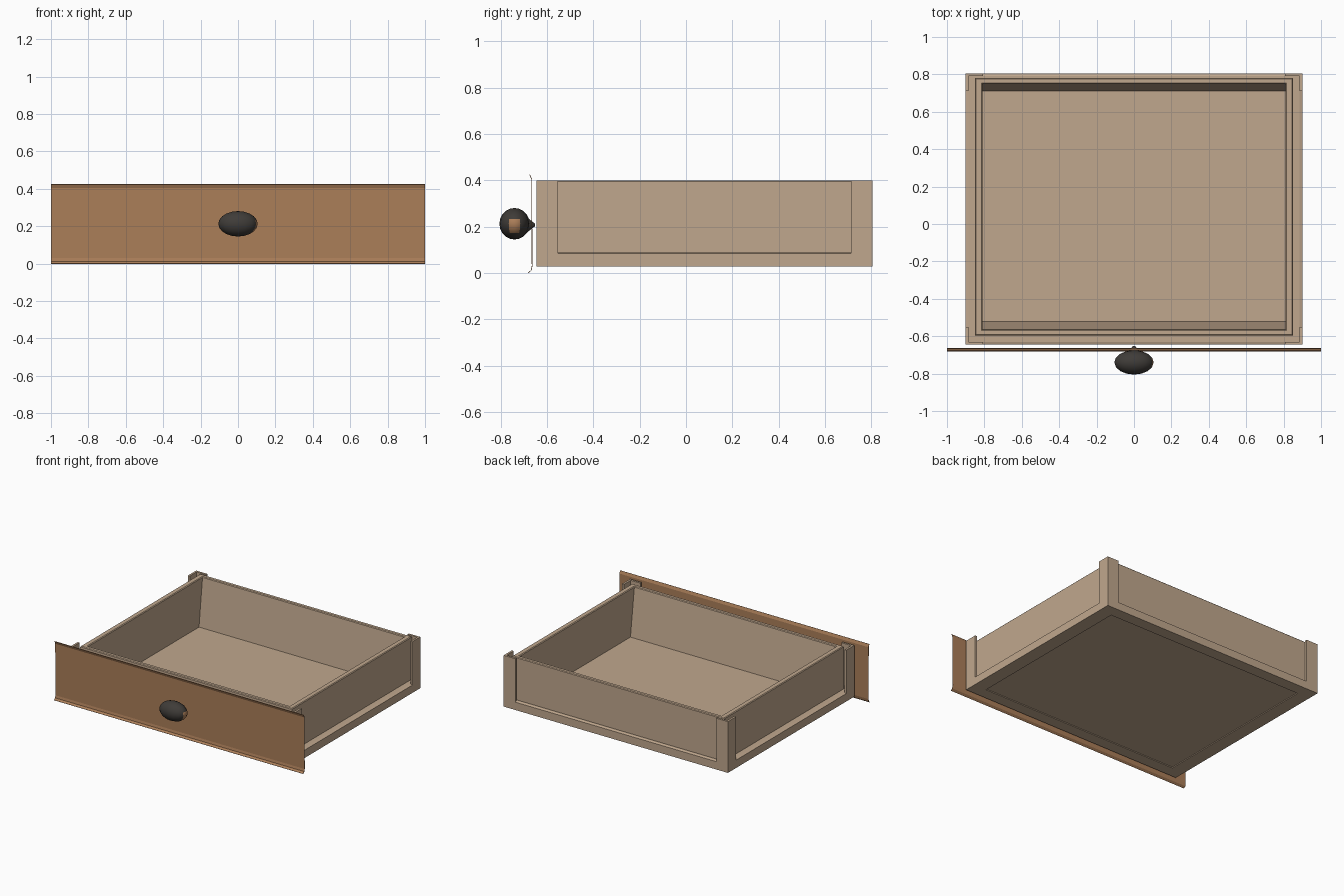
import bpy, bmesh
from mathutils import Matrix, Vector

if "Cube" in bpy.data.objects:
    bpy.data.objects.remove(bpy.data.objects["Cube"], do_unlink=True)


def material(name, rgb):
    m = bpy.data.materials.new(name)
    m.use_nodes = True
    m.diffuse_color = (*rgb, 1)
    m.node_tree.nodes["Principled BSDF"].inputs["Base Color"].default_value = (*rgb, 1)
    return m


TAN = material("pale wood", (0.53, 0.39, 0.27))
BROWN = material("brown wood", (0.41, 0.21, 0.10))
DARK = material("dark metal", (0.05, 0.045, 0.04))


def finish(name, bm, *mats):
    bmesh.ops.recalc_face_normals(bm, faces=bm.faces)
    mesh = bpy.data.meshes.new(name)
    bm.to_mesh(mesh)
    bm.free()
    for m in mats:
        mesh.materials.append(m)
    obj = bpy.data.objects.new(name, mesh)
    bpy.context.collection.objects.link(obj)
    return obj


def bridge(bm, a, b, closed=True):
    n = len(a)
    for i in range(n if closed else n - 1):
        j = (i + 1) % n
        bm.faces.new((a[i], a[j], b[j], b[i]))


# Drawer tray: rectangular rings (half width, front y, back y, height) from
# the sunken underside, round the outer walls, over the rim to the inner floor
rings = [
    (0.80, -0.56, 0.72, 0.034), (0.80, -0.56, 0.72, 0.028),
    (0.90, -0.645, 0.805, 0.028), (0.90, -0.645, 0.805, 0.085),
    (0.885, -0.63, 0.79, 0.09), (0.85, -0.595, 0.78, 0.09),
    (0.85, -0.595, 0.78, 0.395), (0.845, -0.59, 0.775, 0.40),
    (0.815, -0.57, 0.755, 0.40), (0.81, -0.565, 0.75, 0.395),
    (0.81, -0.52, 0.71, 0.05),
]
bm = bmesh.new()
loops = [[bm.verts.new(p) for p in ((-x, f, z), (x, f, z), (x, b, z), (-x, b, z))]
         for x, f, b, z in rings]
for a, b in zip(loops, loops[1:]):
    bridge(bm, a, b)
bm.faces.new(loops[0])
bm.faces.new(loops[-1])
finish("drawer_tray", bm, TAN)

# Thin angled posts wrapping the four corners
W, T = 0.093, 0.015
angle = [(0, 0), (-W, 0), (-W, -T), (-T, -T), (-T, -W), (0, -W)]
for side, sx in (("left", 1), ("right", -1)):
    for end, sy, y in (("back", 1, 0.805), ("front", -1, -0.645)):
        bm = bmesh.new()
        low, high = [[bm.verts.new((sx * (0.9 + px), y + sy * py, z)) for px, py in angle]
                     for z in (0.08, 0.40)]
        bridge(bm, low, high)
        bm.faces.new(low)
        bm.faces.new(high)
        finish(f"{end}_{side}_corner_post", bm, TAN)

# Front panel: a thin sheet with a flared lower lip and leaning top edge
profile = [(-0.681, 0.0), (-0.668, 0.012), (-0.664, 0.03), (-0.666, 0.405), (-0.674, 0.425)]
bm = bmesh.new()
left, right = [[bm.verts.new((x, y, z)) for y, z in profile] for x in (1, -1)]
bridge(bm, left, right, closed=False)
panel = finish("front_panel", bm, BROWN)
solid = panel.modifiers.new("thickness", "SOLIDIFY")
solid.thickness = 0.003
solid.offset = 0

# Oval knob with a worn brown patch on its left end
centre = Vector((0, -0.74, 0.213))
bm = bmesh.new()
bmesh.ops.create_uvsphere(bm, u_segments=16, v_segments=10, radius=1)
for f in bm.faces:
    c = f.calc_center_median()
    f.material_index = int(c.x > 0.8 and c.z < 0.4)
    f.smooth = True
bmesh.ops.transform(bm, verts=bm.verts,
                    matrix=Matrix.Translation(centre) @ Matrix.Diagonal((0.105, 0.065, 0.068, 1)))
finish("knob", bm, DARK, BROWN)

# Tapered knob neck running back through the panel
bm = bmesh.new()
bmesh.ops.create_cone(bm, cap_ends=True, segments=12, radius1=0.045, radius2=0.006, depth=0.05,
                      matrix=Matrix.Translation((0, -0.677, 0.208)) @ Matrix.Rotation(-1.5708, 4, "X"))
for f in bm.faces:
    f.smooth = len(f.verts) == 4
finish("knob_neck", bm, DARK)
